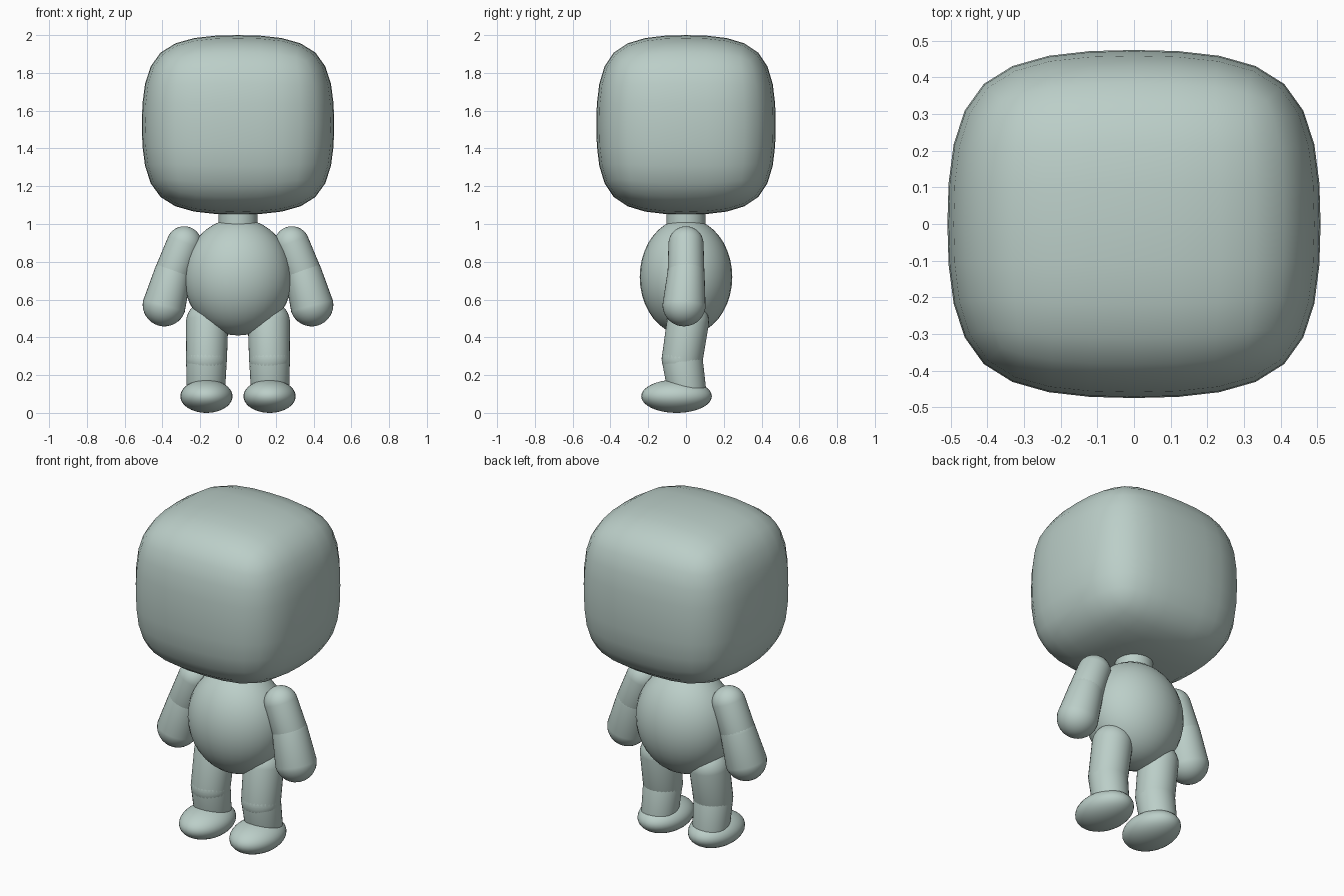
import bpy
import bmesh
from mathutils import Matrix, Vector

if "Cube" in bpy.data.objects:
    bpy.data.objects.remove(bpy.data.objects["Cube"], do_unlink=True)

# Single matte colour for the whole figure
COLOUR = (0.50, 0.62, 0.58, 1.0)
mat = bpy.data.materials.new("pale_sage")
mat.use_nodes = True
mat.diffuse_color = COLOUR
shader = mat.node_tree.nodes["Principled BSDF"]
shader.inputs["Base Color"].default_value = COLOUR
shader.inputs["Roughness"].default_value = 0.7


def finish(name, bm):
    """Turn a bmesh into a smooth-shaded object."""
    mesh = bpy.data.meshes.new(name)
    for face in bm.faces:
        face.smooth = True
    bm.to_mesh(mesh)
    bm.free()
    mesh.materials.append(mat)
    obj = bpy.data.objects.new(name, mesh)
    bpy.context.collection.objects.link(obj)
    return obj


def ellipsoid(name, centre, radii):
    bm = bmesh.new()
    bmesh.ops.create_uvsphere(bm, u_segments=32, v_segments=20, radius=1)
    bmesh.ops.scale(bm, vec=radii, verts=bm.verts)
    bmesh.ops.translate(bm, vec=centre, verts=bm.verts)
    return finish(name, bm)


def capsule(name, start, end, r_start, r_end):
    """Tapered round-ended limb; an odd ring count leaves a band to stretch."""
    start, end = Vector(start), Vector(end)
    axis = end - start
    bm = bmesh.new()
    bmesh.ops.create_uvsphere(bm, u_segments=32, v_segments=17, radius=1)
    for v in bm.verts:
        far = v.co.z > 0
        v.co *= r_end if far else r_start
        if far:
            v.co.z += axis.length
    turn = axis.to_track_quat('Z', 'Y').to_matrix().to_4x4()
    bm.transform(Matrix.Translation(start) @ turn)
    return finish(name, bm)


# Head: a cube with softened corners and edges, rounded by subdivision
bm = bmesh.new()
bmesh.ops.create_cube(bm, size=2)
bmesh.ops.subdivide_edges(bm, edges=bm.edges[:], cuts=1, use_grid_fill=True)
softness = {1: 1.0, 2: 0.925, 3: 0.867}
for v in bm.verts:
    v.co *= softness[sum(abs(c) > 0.5 for c in v.co)]
bmesh.ops.scale(bm, vec=(0.535, 0.499, 0.499), verts=bm.verts)
bmesh.ops.translate(bm, vec=(0, 0, 1.525), verts=bm.verts)
head = finish("head", bm)
subsurf = head.modifiers.new("rounding", 'SUBSURF')
subsurf.levels = subsurf.render_levels = 2

# Neck
bm = bmesh.new()
bmesh.ops.create_cone(bm, cap_ends=True, segments=32, radius1=0.103,
                      radius2=0.103, depth=0.14)
bmesh.ops.translate(bm, vec=(0, 0, 1.04), verts=bm.verts)
neck = finish("neck", bm)
neck.data.set_sharp_from_angle(angle=0.7)

# Torso
ellipsoid("torso", (0, 0, 0.72), (0.287, 0.245, 0.31))

# Limbs: the same joints on both sides
for side, s in (("left", 1), ("right", -1)):
    shoulder, elbow, hand = ((s * 0.285, 0, 0.895), (s * 0.345, 0, 0.74),
                             (s * 0.39, -0.01, 0.573))
    hip, knee, ankle = ((s * 0.163, 0.01, 0.48), (s * 0.167, -0.02, 0.285),
                        (s * 0.17, 0.005, 0.12))
    capsule(side + "_upper_arm", shoulder, elbow, 0.093, 0.098)
    capsule(side + "_forearm", elbow, hand, 0.098, 0.115)
    capsule(side + "_thigh", hip, knee, 0.112, 0.109)
    capsule(side + "_shin", knee, ankle, 0.109, 0.102)
    ellipsoid(side + "_foot", (s * 0.167, -0.05, 0.088), (0.138, 0.187, 0.088))
